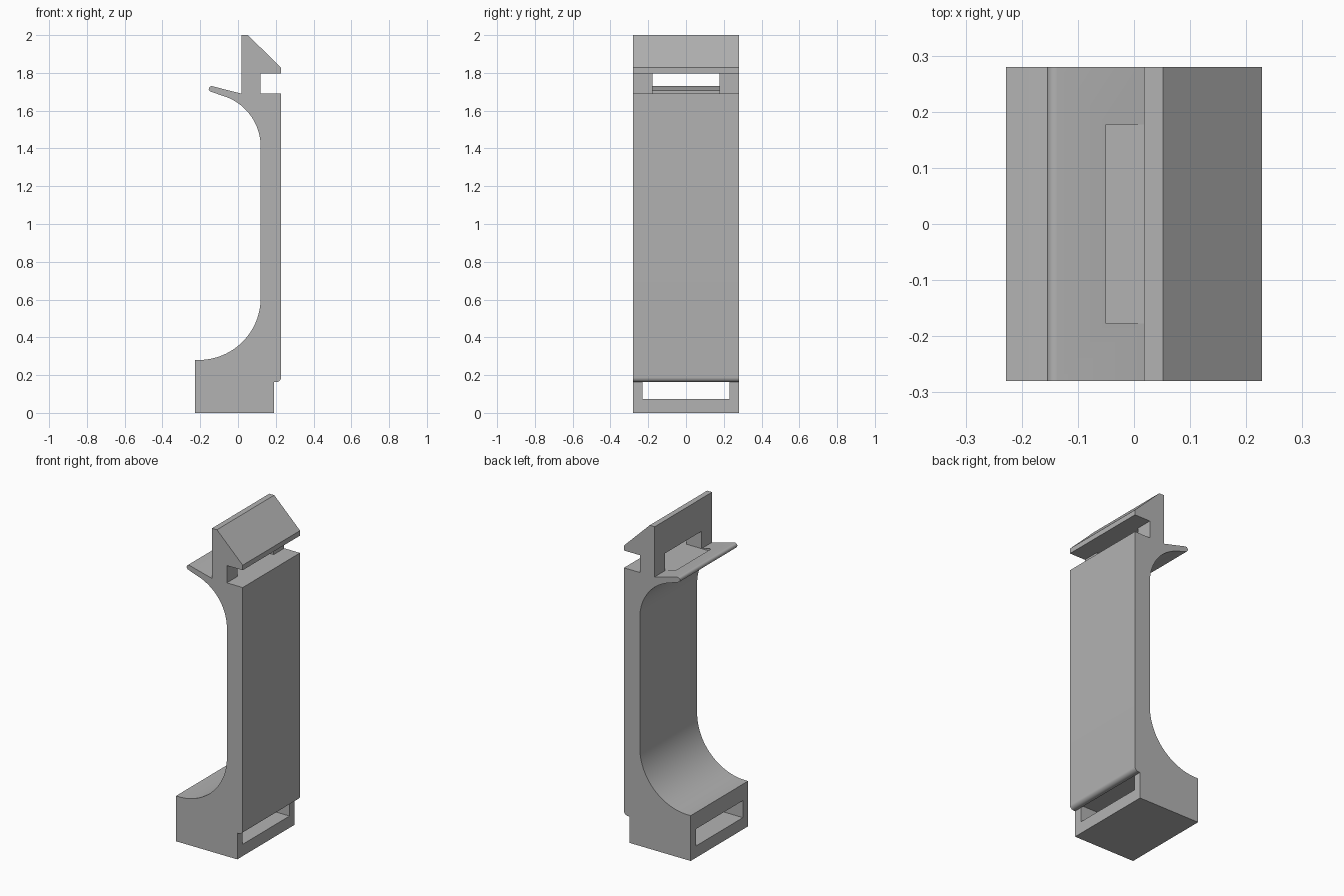
import bpy, bmesh, math

if "Cube" in bpy.data.objects:
    bpy.data.objects.remove(bpy.data.objects["Cube"], do_unlink=True)

HALF_DEPTH = 0.28
grey = bpy.data.materials.new("plain grey")
grey.use_nodes = True
colour = (0.45, 0.45, 0.45, 1)
grey.diffuse_color = colour
grey.node_tree.nodes["Principled BSDF"].inputs["Base Color"].default_value = colour


def arc(cx, cz, r, start, end, steps):
    """Points on a circle, angles in degrees."""
    angles = [math.radians(start + (end - start) * i / steps) for i in range(steps + 1)]
    return [(cx + r * math.cos(a), cz + r * math.sin(a)) for a in angles]


def extrude_profile(name, points, half):
    """Solid made by sweeping an x-z outline along y."""
    bm = bmesh.new()
    face = bm.faces.new([bm.verts.new((x, -half, z)) for x, z in points])
    new = bmesh.ops.extrude_face_region(bm, geom=[face])["geom"]
    moved = [v for v in new if isinstance(v, bmesh.types.BMVert)]
    bmesh.ops.translate(bm, verts=moved, vec=(0, 2 * half, 0))
    bmesh.ops.recalc_face_normals(bm, faces=bm.faces)
    mesh = bpy.data.meshes.new(name)
    bm.to_mesh(mesh)
    bm.free()
    mesh.materials.append(grey)
    obj = bpy.data.objects.new(name, mesh)
    bpy.context.collection.objects.link(obj)
    return obj


def cut_slot(target, name, x0, x1, z0, z1, half):
    """Rectangular opening through the target."""
    cutter = extrude_profile(name, [(x0, z0), (x1, z0), (x1, z1), (x0, z1)], half)
    mod = target.modifiers.new(name, "BOOLEAN")
    mod.operation, mod.solver, mod.object = "DIFFERENCE", "EXACT", cutter
    bpy.context.view_layer.objects.active = target
    bpy.ops.object.modifier_apply(modifier=name)
    bpy.data.objects.remove(cutter, do_unlink=True)


# Base block, rounded lip and outer wall
outline = [(-0.228, 0), (0.191, 0), (0.191, 0.163)]
outline += arc(0.203, 0.188, 0.025, -90, 0, 8)
# Ledge, catch notch and sloped hook
outline += [(0.228, 1.69), (0.12, 1.69), (0.12, 1.797), (0.228, 1.797),
            (0.228, 1.828), (0.052, 2.0), (0.018, 2.0), (0.018, 1.69)]
# Thin fin with rounded tip
outline += arc(-0.14, 1.715, 0.015, 75, 253, 8)
# Inner curves blending the fin, wall and base
outline += arc(-0.16, 1.41, 0.28, 73, 0, 20)
outline += arc(-0.208, 0.608, 0.328, 0, -90, 24)
outline += [(-0.228, 0.28)]

clip = extrude_profile("clip_body", outline, HALF_DEPTH)
cut_slot(clip, "hook_window", -0.05, 0.15, 1.69, 1.797, 0.177)
cut_slot(clip, "base_slot", -0.3, 0.191, 0.073, 0.178, 0.23)

# Smooth curves, crisp edges
bpy.ops.object.select_all(action="DESELECT")
clip.select_set(True)
bpy.context.view_layer.objects.active = clip
bpy.ops.object.shade_smooth_by_angle(angle=math.radians(30))
